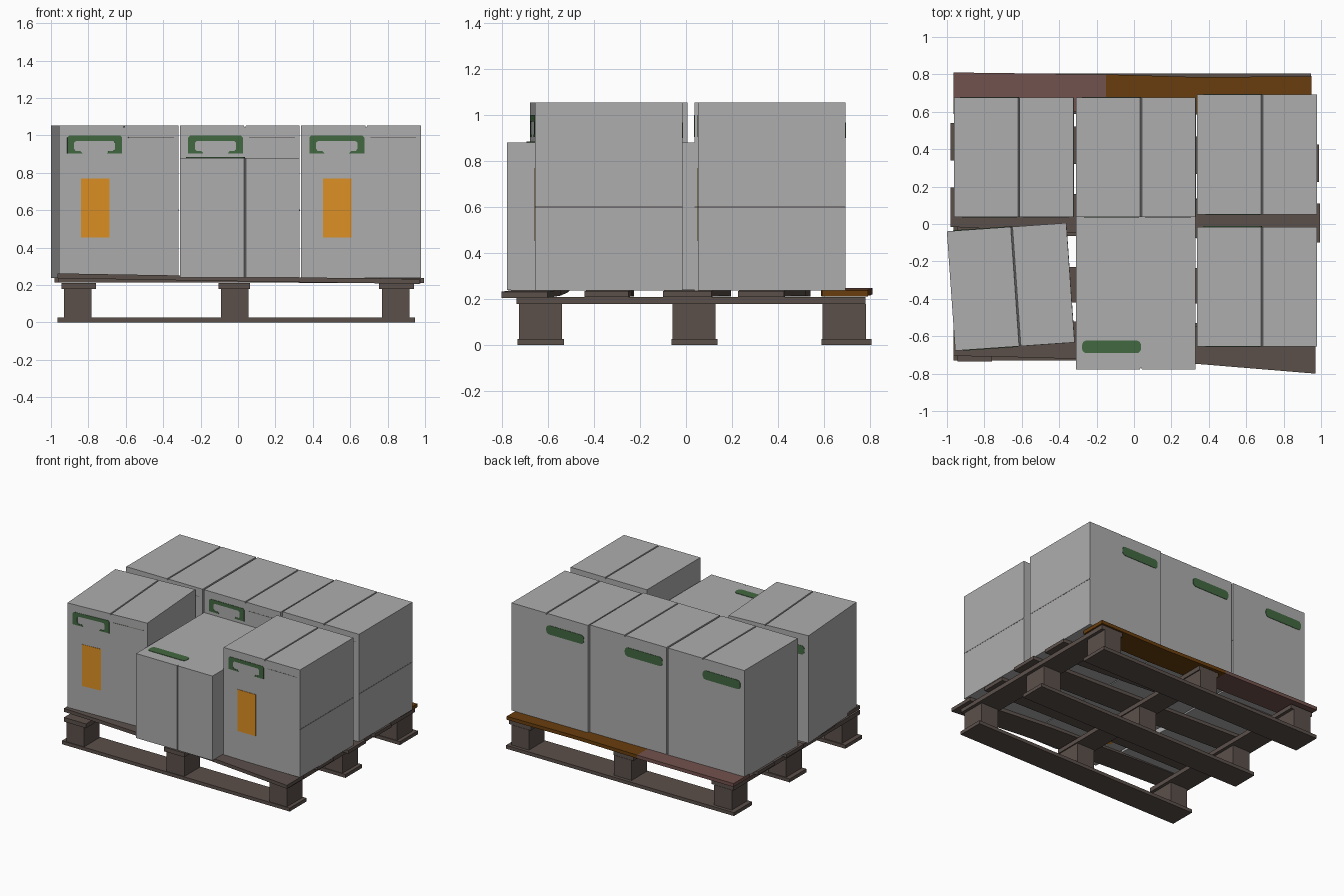
import bpy, bmesh
from math import radians, cos, sin, pi
from mathutils import Matrix, Vector

if "Cube" in bpy.data.objects:
    bpy.data.objects.remove(bpy.data.objects["Cube"])


def mat(name, col):
    m = bpy.data.materials.new(name)
    m.diffuse_color = (*col, 1)
    m.use_nodes = True
    m.node_tree.nodes["Principled BSDF"].inputs["Base Color"].default_value = m.diffuse_color
    return m


GREY = mat("box grey", (0.42, 0.42, 0.42))
SEAM = mat("seam grey", (0.2, 0.19, 0.185))
GREEN = mat("handle green", (0.055, 0.14, 0.052))
ORANGE = mat("label orange", (0.72, 0.28, 0.018))
WOOD = mat("dark wood", (0.105, 0.08, 0.07))
RED = mat("red wood", (0.17, 0.085, 0.075))
AMBER = mat("amber wood", (0.14, 0.048, 0.004))


def finish(name, bm, mats, mtx=Matrix()):
    bmesh.ops.recalc_face_normals(bm, faces=bm.faces)
    me = bpy.data.meshes.new(name)
    bm.to_mesh(me)
    bm.free()
    for m in mats:
        me.materials.append(m)
    ob = bpy.data.objects.new(name, me)
    ob.matrix_world = mtx
    bpy.context.collection.objects.link(ob)
    return ob


def prism(name, pts, y0, y1, m, mtx):
    """Extrude an x-z outline along y."""
    bm = bmesh.new()
    f = bm.faces.new([bm.verts.new((x, y0, z)) for x, z in pts])
    r = bmesh.ops.extrude_face_region(bm, geom=[f])
    vs = [v for v in r["geom"] if isinstance(v, bmesh.types.BMVert)]
    bmesh.ops.translate(bm, verts=vs, vec=(0, y1 - y0, 0))
    return finish(name, bm, [m], mtx)


def block(name, x0, x1, y0, y1, z0, z1, m, mtx=Matrix()):
    return prism(name, [(x0, z0), (x1, z0), (x1, z1), (x0, z1)], y0, y1, m, mtx)


def pill(cx, cz, w, h, r, n=4):
    pts = []
    for k, (sx, sz) in enumerate([(1, 1), (-1, 1), (-1, -1), (1, -1)]):
        for i in range(n + 1):
            a = pi / 2 * (k + i / n)
            pts.append((cx + sx * (w / 2 - r) + r * cos(a), cz + sz * (h / 2 - r) + r * sin(a)))
    return pts


def plank(name, stations, width, mats, thick=0.026):
    """Slightly warped board along x; stations are (x, centre y, bottom z)."""
    bm = bmesh.new()
    rings = [[bm.verts.new((x, y + dy * width / 2, z + dz)) for dy, dz in
              ((-1, 0), (1, 0), (1, thick), (-1, thick))] for x, y, z in stations]
    for a, b in zip(rings, rings[1:]):
        for i in range(4):
            j = (i + 1) % 4
            bm.faces.new((a[i], a[j], b[j], b[i]))
    bm.faces.new(rings[0])
    bm.faces.new(rings[-1])
    if len(mats) > 1:   # back board changes colour part way along
        for f in bm.faces:
            f.material_index = int(f.calc_center_median().x > -0.15)
    return finish(name, bm, mats)


# Pallet feet, cross bearers
for n, y0, y1 in (("front", -0.73, -0.53), ("middle", -0.063, 0.137), ("back", 0.588, 0.805)):
    block(n + "_runner", -0.965, 0.945, y0, y1, 0, 0.026, WOOD)
    for s, x in (("left", -0.93), ("centre", -0.09), ("right", 0.77)):
        block(f"{n}_{s}_foot", x, x + 0.147, y0 + 0.005, y0 + 0.192, 0.026, 0.178, WOOD)
for s, x0, x1 in (("left", -0.945, -0.76), ("centre", -0.105, 0.065), ("right", 0.755, 0.94)):
    block(s + "_bearer", x0, x1, -0.735, 0.778, 0.178, 0.21, WOOD)

# Pallet deck boards
plank("front_deck_board", [(-0.965, -0.605, 0.236), (-0.5, -0.615, 0.228),
                           (0.3, -0.645, 0.215), (0.97, -0.70, 0.206)], 0.2, [WOOD])
plank("second_deck_board", [(-0.96, -0.32, 0.212), (-0.3, -0.325, 0.214),
                            (0.3, -0.33, 0.212), (0.975, -0.345, 0.209)], 0.19, [WOOD])
plank("middle_deck_board", [(-0.98, 0.09, 0.212), (-0.3, 0.055, 0.214),
                            (0.3, 0.03, 0.212), (0.995, 0.005, 0.21)], 0.21, [WOOD])
plank("fourth_deck_board", [(-0.98, 0.44, 0.212), (-0.3, 0.42, 0.213),
                            (0.3, 0.37, 0.214), (0.99, 0.325, 0.21)], 0.2, [WOOD])
plank("back_deck_board", [(-0.965, 0.71, 0.222), (-0.15, 0.7, 0.216),
                          (0.35, 0.685, 0.214), (0.95, 0.69, 0.212)], 0.2, [RED, AMBER])

# Cardboard boxes, built around their base centre
W, H, G = 0.32, 0.815, 0.027       # half width, height, lid seam offset
body = [(-W, 0), (W, 0), (W, H), (G + 0.005, H), (G + 0.002, H - 0.01),
        (G - 0.002, H - 0.01), (G - 0.005, H), (-W, H)]
HX, T = -0.13, 0.665               # handle centre, handle lower edge
arch = [(-0.065, 0), (-0.147, 0), (-0.147, 0.085), (-0.137, 0.095),
        (0.137, 0.095), (0.147, 0.085), (0.147, 0), (0.065, 0),
        (0.075, 0.012), (0.1, 0.012), (0.11, 0.024), (0.11, 0.058), (0.098, 0.068),
        (-0.098, 0.068), (-0.11, 0.058), (-0.11, 0.024), (-0.1, 0.012), (-0.075, 0.012)]


def carton(n, mtx, upright=True):
    prism(n + "_box", body, -W, W, GREY, mtx)
    prism(n + "_front_handle", [(HX + x, T + z) for x, z in arch], -W - 0.003, -W + 0.002, GREEN, mtx)
    block(n + "_label", -0.203, -0.05, -W - 0.003, -W + 0.002, 0.215, 0.53, ORANGE, mtx)
    block(n + "_front_slot", 0.05, 0.295, -W - 0.001, -W + 0.002, 0.749, 0.754, SEAM, mtx)
    prism(n + "_back_handle", pill(HX, 0.695, 0.315, 0.068, 0.025), W - 0.002, W + 0.003, GREEN, mtx)
    if upright:
        block(n + "_side_seam", W - 0.002, W + 0.001, -W, W, 0.358, 0.366, SEAM, mtx)


Z = 0.238
for n, x, y, a in (("back_left", -0.643, 0.357, 0), ("back_middle", 0.01, 0.357, 0),
                   ("back_right", 0.658, 0.372, 0), ("front_right", 0.658, -0.335, 0),
                   ("front_left", -0.659, -0.336, 4)):
    carton(n, Matrix.Translation((x, y, Z)) @ Matrix.Rotation(radians(a), 4, 'Z'))
# Box tipped onto its front face, lid facing forward
carton("tipped", Matrix.Translation((0.01, 0.038, Z + W + 0.002)) @ Matrix.Rotation(radians(90), 4, 'X'), False)
